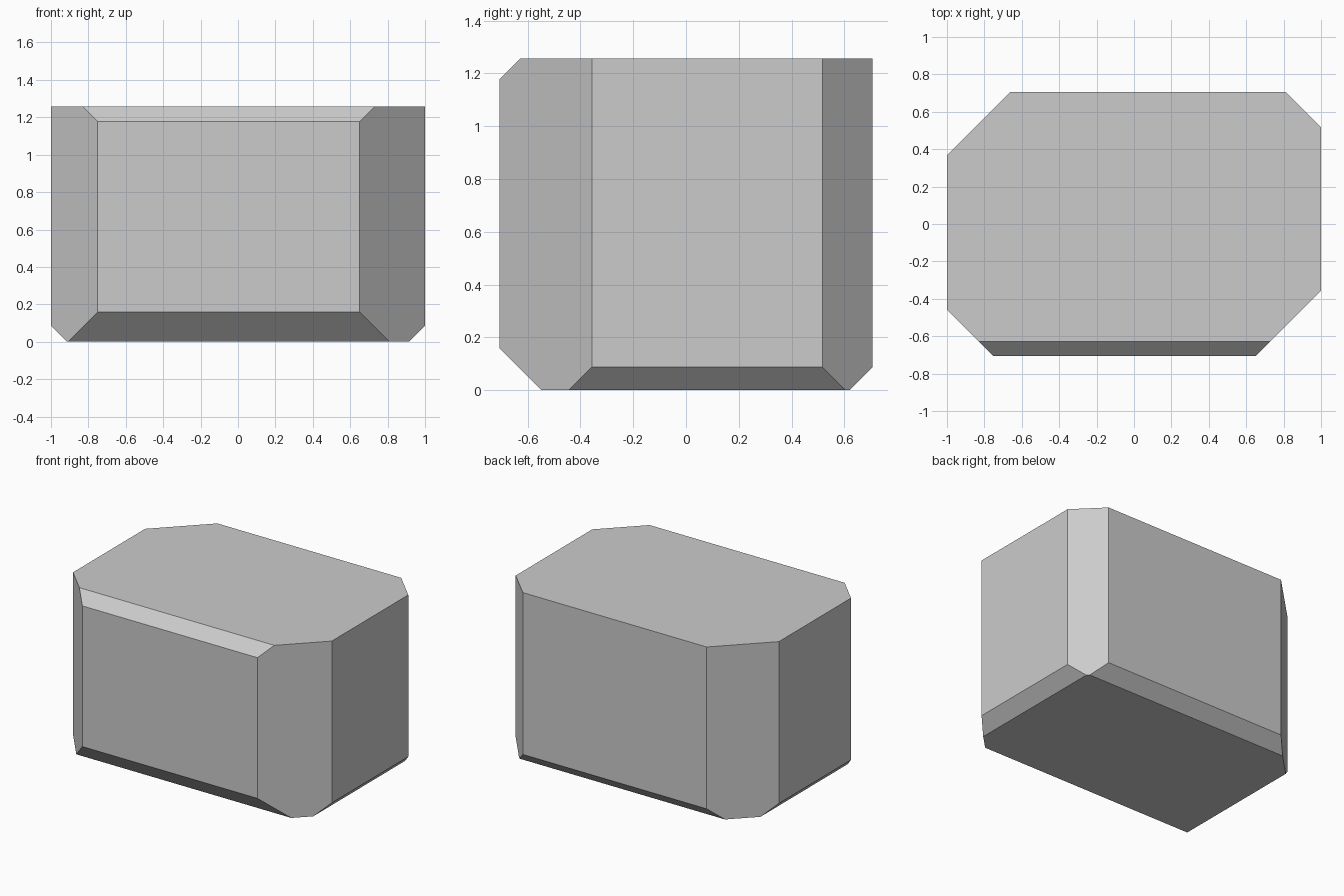
import bpy
import bmesh
from mathutils import Vector

if "Cube" in bpy.data.objects:
    bpy.data.objects.remove(bpy.data.objects["Cube"])

HX, HY, H = 1.0, 0.707, 1.257

# Plain block standing on the ground
bm = bmesh.new()
bmesh.ops.create_cube(bm, size=1)
for v in bm.verts:
    v.co = Vector((v.co.x * 2 * HX, v.co.y * 2 * HY, (v.co.z + 0.5) * H))


def chamfer(direction, size):
    """Slice off the block edge facing `direction` with a 45 degree cut."""
    n = Vector(direction)
    corner = Vector((n.x * HX, n.y * HY, H / 2 + n.z * H / 2))
    n.normalize()
    cut = bmesh.ops.bisect_plane(
        bm, geom=bm.verts[:] + bm.edges[:] + bm.faces[:], dist=1e-5,
        plane_co=corner - n * size * 0.5 ** 0.5, plane_no=n, clear_outer=True)
    rim = [e for e in cut["geom_cut"] if isinstance(e, bmesh.types.BMEdge)]
    bmesh.ops.contextual_create(bm, geom=rim)


# Uneven edge cuts: four upright corners, front top edge, all bottom edges
for direction, size in (
    ((-1, -1, 0), 0.25), ((1, -1, 0), 0.35),
    ((1, 1, 0), 0.19), ((-1, 1, 0), 0.34),
    ((0, -1, 1), 0.08), ((0, -1, -1), 0.16), ((0, 1, -1), 0.087),
    ((1, 0, -1), 0.087), ((-1, 0, -1), 0.087),
):
    chamfer(direction, size)

bmesh.ops.recalc_face_normals(bm, faces=bm.faces[:])
mesh = bpy.data.meshes.new("chamfered_block")
bm.to_mesh(mesh)
bm.free()
block = bpy.data.objects.new("chamfered_block", mesh)
bpy.context.collection.objects.link(block)
